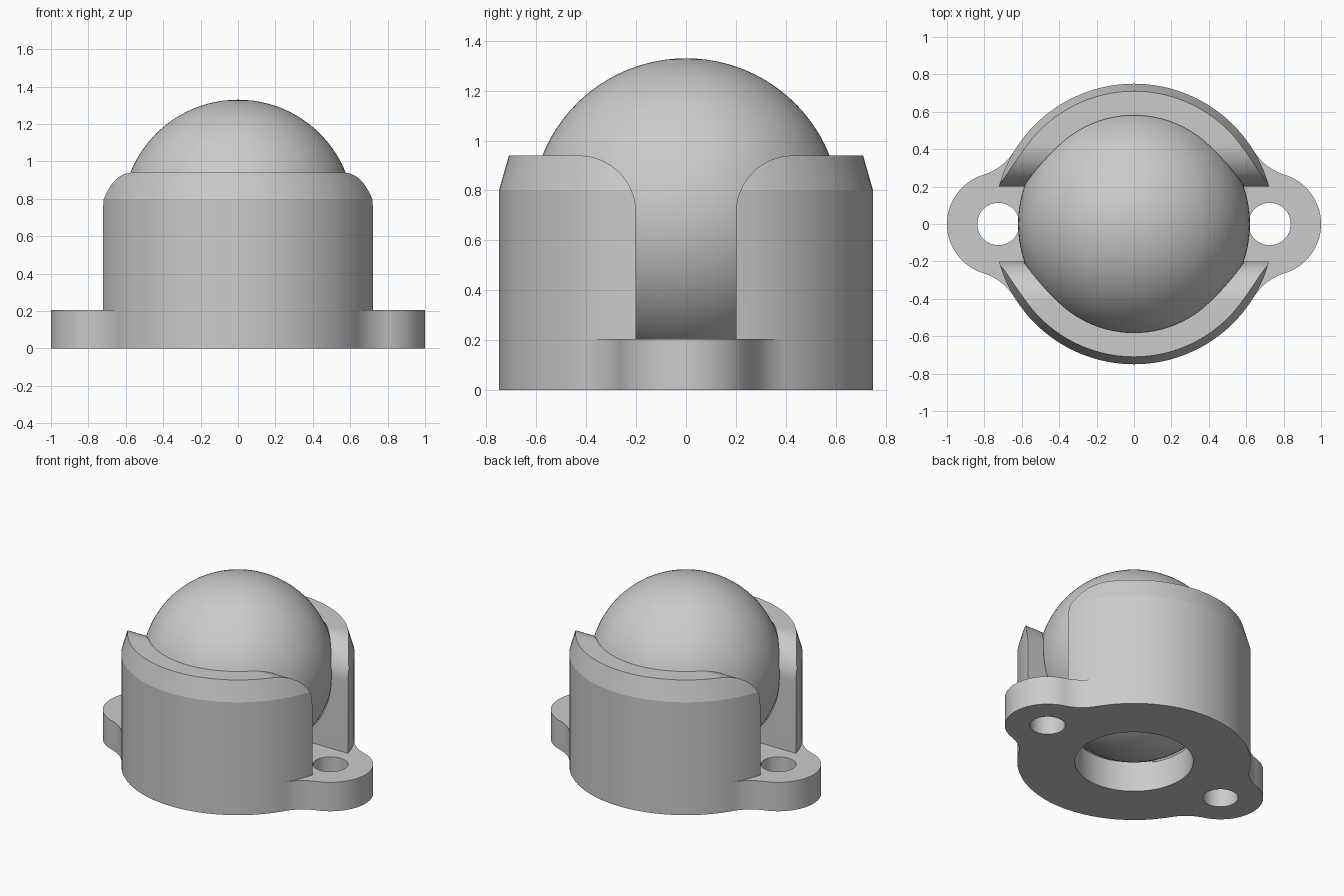
import bpy, bmesh
from math import sin, cos, pi, atan2, radians
from mathutils import Vector

cube = bpy.data.objects.get("Cube")
if cube:
    bpy.data.objects.remove(cube, do_unlink=True)

grey = bpy.data.materials.new("light grey")
grey.use_nodes = True
grey.diffuse_color = (0.6, 0.6, 0.6, 1)
grey.node_tree.nodes["Principled BSDF"].inputs["Base Color"].default_value = (0.6, 0.6, 0.6, 1)

BODY_R, BALL_R, BALL_Z = 0.75, 0.62, 0.71
FLANGE_H, TOP = 0.205, 0.94
EAR_X, EAR_R, FILLET_R = 0.725, 0.275, 0.3


def finish(name, bm):
    bmesh.ops.recalc_face_normals(bm, faces=bm.faces)
    mesh = bpy.data.meshes.new(name)
    bm.to_mesh(mesh)
    bm.free()
    mesh.materials.append(grey)
    ob = bpy.data.objects.new(name, mesh)
    bpy.context.collection.objects.link(ob)
    return ob


def prism(name, points, offset):
    """Extrude a closed outline of 3D points along an offset."""
    bm = bmesh.new()
    face = bm.faces.new([bm.verts.new(p) for p in points])
    new = bmesh.ops.extrude_face_region(bm, geom=[face], use_keep_orig=True)["geom"]
    bmesh.ops.translate(bm, vec=offset, verts=[v for v in new if isinstance(v, bmesh.types.BMVert)])
    return finish(name, bm)


def cylinder(name, x, radius, z0, z1, n=64):
    ring = [(x + radius * cos(2 * pi * i / n), radius * sin(2 * pi * i / n), z0) for i in range(n)]
    return prism(name, ring, (0, 0, z1 - z0))


def sphere(name, radius):
    bm = bmesh.new()
    bmesh.ops.create_uvsphere(bm, u_segments=96, v_segments=48, radius=radius)
    bmesh.ops.translate(bm, vec=(0, 0, BALL_Z), verts=bm.verts)
    return finish(name, bm)


def arc(cx, cy, r, a0, a1, n=16):
    return [(cx + r * cos(a0 + (a1 - a0) * i / n), cy + r * sin(a0 + (a1 - a0) * i / n))
            for i in range(n + 1)]


def combine(target, tool, operation):
    mod = target.modifiers.new(tool.name, 'BOOLEAN')
    mod.object, mod.operation, mod.solver = tool, operation, 'EXACT'
    bpy.context.view_layer.objects.active = target
    bpy.ops.object.modifier_apply(modifier=mod.name)
    bpy.data.objects.remove(tool, do_unlink=True)


def smooth(ob, angle):
    bpy.ops.object.select_all(action='DESELECT')
    ob.select_set(True)
    bpy.context.view_layer.objects.active = ob
    bpy.ops.object.shade_smooth_by_angle(angle=radians(angle))


# Round housing with a sloped top edge
bm = bmesh.new()
rings = []
for r, z in ((BODY_R, 0), (BODY_R, 0.8), (0.71, TOP)):
    rings.append([bm.verts.new((r * cos(2 * pi * i / 128), r * sin(2 * pi * i / 128), z)) for i in range(128)])
for low, high in zip(rings, rings[1:]):
    for i in range(128):
        j = (i + 1) % 128
        bm.faces.new((low[i], low[j], high[j], high[i]))
bm.faces.new(rings[0])
bm.faces.new(rings[-1])
housing = finish("housing", bm)

# Slot through both sides, flaring out at the top with rounded shoulders
shoulder = 0.23
side = [(0.2, FLANGE_H)] + arc(0.2 + shoulder, TOP - shoulder, shoulder, pi, pi / 2) + [(0.43, 1.2)]
outline = side + [(-y, z) for y, z in reversed(side)]
combine(housing, prism("slot_cutter", [(-1.2, y, z) for y, z in outline], (2.4, 0, 0)), 'DIFFERENCE')

# Mounting ears, blended into the housing by concave fillets
d1, d2 = BODY_R + FILLET_R, EAR_R + FILLET_R
fx = (d1 ** 2 + EAR_X ** 2 - d2 ** 2) / (2 * EAR_X)
fy = (d1 ** 2 - fx ** 2) ** 0.5
ear_angle = atan2(fy, fx - EAR_X)
half = [(0.45, 0.3)] + arc(fx, fy, FILLET_R, atan2(-fy, -fx), ear_angle - pi + 2 * pi * (ear_angle > pi))
half += arc(EAR_X, 0, EAR_R, ear_angle, 0, 20)[1:]
ear = half + [(x, -y) for x, y in reversed(half[:-1])]
for s, label in ((1, "left"), (-1, "right")):
    combine(housing, prism(label + "_ear", [(s * x, y, 0) for x, y in ear], (0, 0, FLANGE_H)), 'UNION')
    combine(housing, cylinder(label + "_screw_cutter", s * EAR_X, 0.113, -0.1, 0.3), 'DIFFERENCE')

# Ball socket and the round opening underneath
combine(housing, sphere("socket_cutter", BALL_R + 0.005), 'DIFFERENCE')
combine(housing, cylinder("opening_cutter", 0, 0.38, -0.1, 0.3, 96), 'DIFFERENCE')
smooth(housing, 12)

# Rolling ball
ball = sphere("ball", BALL_R)
smooth(ball, 30)
